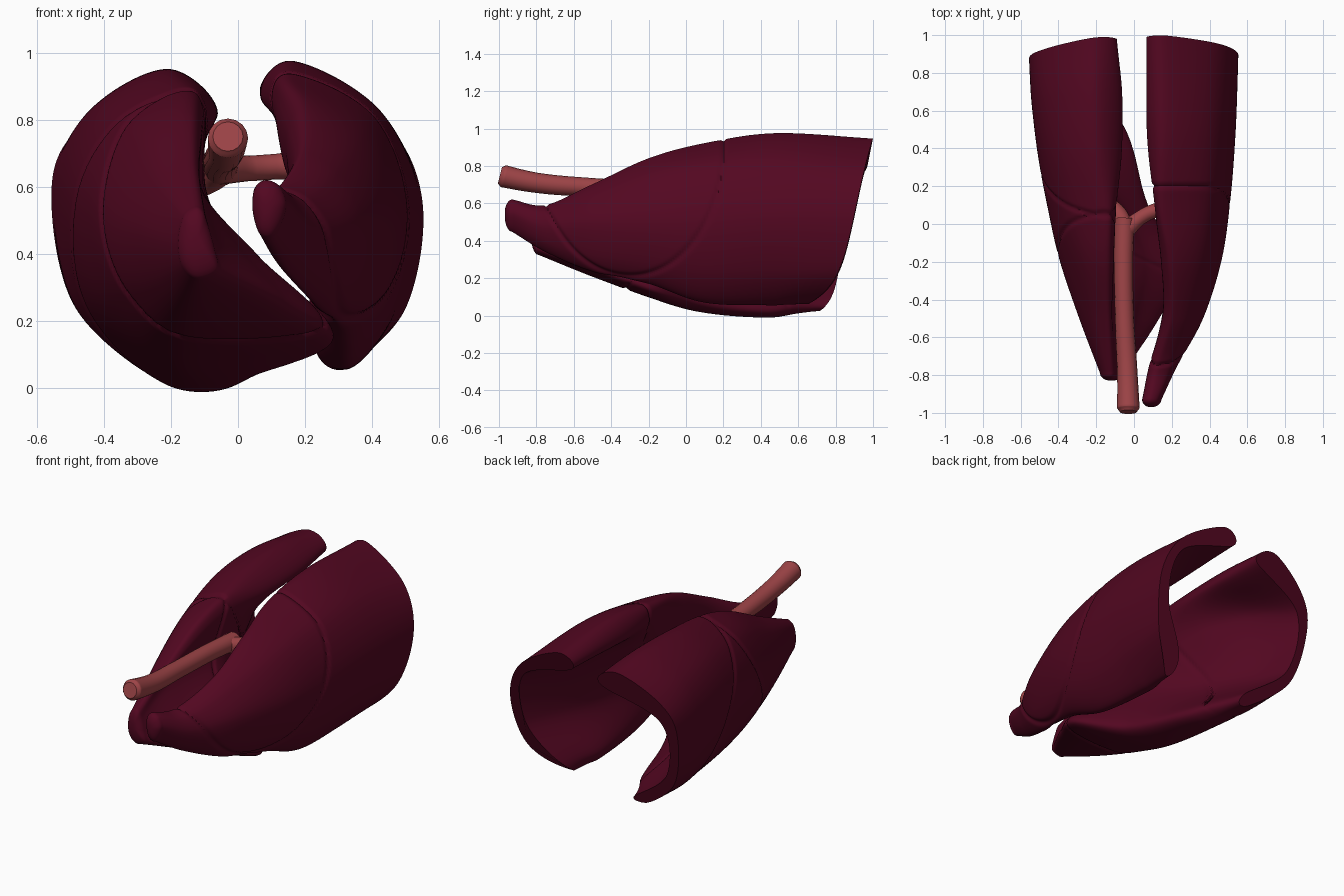
import bpy, bmesh, math
from mathutils import Vector

if "Cube" in bpy.data.objects:
    bpy.data.objects.remove(bpy.data.objects["Cube"])


def material(name, rgb):
    m = bpy.data.materials.new(name)
    m.diffuse_color = (*rgb, 1)
    m.use_nodes = True
    m.node_tree.nodes["Principled BSDF"].inputs["Base Color"].default_value = m.diffuse_color
    return m


LUNG = material("dark_lung_red", (0.086, 0.0022, 0.0150))
AIRWAY = material("airway_pink", (0.34, 0.058, 0.063))


def spline(a, b, c, d, t):
    return 0.5 * (2 * b + (c - a) * t + (2 * a - 5 * b + 4 * c - d) * t * t
                  + (3 * b - a - 3 * c + d) * t ** 3)


def closed_ring(y, pts, steps=18):
    p = [Vector((x, y, z)) for x, z in pts]
    n = len(p)
    return [spline(p[i - 1], p[i], p[(i + 1) % n], p[(i + 2) % n], k / steps)
            for i in range(n) for k in range(steps)]


def smoothstep(a, b, v):
    t = min(1, max(0, (v - a) / (b - a)))
    return t * t * (3 - 2 * t)


def finish(obj, mat, angle=50):
    obj.data.materials.append(mat)
    bpy.ops.object.select_all(action='DESELECT')
    obj.select_set(True)
    bpy.context.view_layer.objects.active = obj
    bpy.ops.object.shade_smooth_by_angle(angle=math.radians(angle))


def lung(name, stations, fissures, side_drop, low_drop, steps=24):
    keys = [closed_ring(y, pts) for y, pts in stations]
    first = [2 * a - b for a, b in zip(keys[0], keys[1])]
    last = [2 * a - b for a, b in zip(keys[-1], keys[-2])]
    keys = [first] + keys + [last]
    # rounded apex
    base = keys[1]
    mid = sum(base, Vector()) / len(base)
    rings = []
    for k in range(1, 7):
        a = k / 7 * math.pi / 2
        rings.append([mid + (v - mid) * math.sin(a) + Vector((0, -0.04 * math.cos(a), 0))
                      for v in base])
    # body, section by section
    for i in range(1, len(keys) - 2):
        for k in range(steps):
            rings.append([spline(a, b, c, d, k / steps)
                          for a, b, c, d in zip(*keys[i - 1:i + 3])])
    rings.append(keys[-2])
    bm = bmesh.new()
    rows = []
    for ring in rings:
        row = []
        for v in ring:
            w = smoothstep(0.35, 1.0, v.y)     # slanted lower rim
            drop = (0.2 * (0.95 - v.z) + low_drop * math.exp(-max(v.z, 0) / 0.1)
                    + side_drop * max(0, abs(v.x) - 0.15))
            row.append(bm.verts.new((v.x, v.y - w * drop, v.z)))
        rows.append(row)
    n = len(rows[0])
    for r, s in zip(rows, rows[1:]):
        for j in range(n):
            bm.faces.new((r[j], r[(j + 1) % n], s[(j + 1) % n], s[j]))
    bm.faces.new(rows[0])
    bm.faces.new(rows[-1])
    bmesh.ops.recalc_face_normals(bm, faces=bm.faces)
    bm.normal_update()
    # grooves between the lobes
    moves = []
    for v in bm.verts:
        g = max(math.exp(-(f(v.co) / 0.010) ** 2) for f in fissures)
        moves.append((v, v.normal * (0.011 * g * smoothstep(0.0, 0.12, v.co.z))))
    for v, d in moves:
        v.co -= d
    me = bpy.data.meshes.new(name)
    bm.to_mesh(me)
    bm.free()
    obj = bpy.data.objects.new(name, me)
    bpy.context.collection.objects.link(obj)
    finish(obj, LUNG)


# Cross-sections (x, z) along y: top, outer side, bottom, inner side
three_lobes = [
    (-0.79, [(-.105, .53), (-.13, .54), (-.165, .51), (-.18, .43), (-.165, .36),
             (-.12, .325), (-.06, .35), (-.07, .42), (-.09, .49)]),
    (-0.50, [(-.12, .66), (-.16, .67), (-.24, .61), (-.29, .46), (-.25, .30),
             (-.13, .21), (.13, .25), (.01, .41), (-.10, .57)]),
    (-0.20, [(-.11, .78), (-.17, .82), (-.30, .73), (-.39, .50), (-.34, .27),
             (-.15, .11), (.28, .14), (.06, .39), (-.10, .58)]),
    (0.06, [(-.10, .84), (-.18, .89), (-.36, .78), (-.45, .55), (-.40, .26),
            (-.18, .04), (.09, .07), (-.05, .36), (-.10, .60)]),
    (0.38, [(-.065, .82), (-.20, .94), (-.42, .82), (-.51, .57), (-.45, .25),
            (-.20, .01), (.00, .04), (-.24, .33), (-.17, .64)]),
    (0.70, [(-.065, .81), (-.21, .95), (-.45, .82), (-.54, .58), (-.48, .24),
            (-.22, .015), (-.08, .05), (-.37, .32), (-.33, .68)]),
    (1.00, [(-.10, .82), (-.22, .92), (-.46, .79), (-.555, .60), (-.49, .25),
            (-.25, .04), (-.18, .07), (-.45, .30), (-.46, .65)]),
]
two_lobes = [
    (-0.93, [(.06, .61), (.09, .62), (.125, .60), (.145, .55), (.13, .49),
             (.10, .45), (.065, .46), (.045, .52), (.045, .58)]),
    (-0.75, [(.10, .58), (.14, .59), (.20, .555), (.23, .48), (.21, .39),
             (.16, .34), (.12, .37), (.09, .45), (.08, .53)]),
    (-0.50, [(.17, .68), (.21, .70), (.30, .64), (.365, .50), (.33, .32),
             (.25, .235), (.19, .32), (.15, .45), (.15, .60)]),
    (-0.20, [(.15, .78), (.21, .84), (.37, .74), (.46, .52), (.42, .29),
             (.32, .17), (.215, .27), (.20, .45), (.15, .64)]),
    (0.10, [(.11, .86), (.17, .92), (.40, .80), (.505, .53), (.46, .24),
            (.33, .07), (.22, .19), (.24, .45), (.14, .68)]),
    (0.48, [(.07, .86), (.16, .975), (.42, .83), (.535, .55), (.48, .24),
            (.33, .06), (.23, .13), (.32, .40), (.22, .72)]),
    (1.00, [(.08, .86), (.16, .945), (.44, .79), (.55, .55), (.50, .24),
            (.33, .07), (.29, .12), (.47, .40), (.43, .72)]),
]


def oblique_curved(p):
    return (math.hypot((p.y + 0.3) / 0.5, (p.z - 0.9) / 0.69) - 1) * 0.55


def oblique_straight(p):
    return (p.y - 0.05 - 0.6 * (0.88 - p.z)) * 0.85


def horizontal(p):
    return (p.y - 0.05 + 0.5 * (0.88 - p.z)) * 0.9


lung("three_lobed_lung", three_lobes, [oblique_straight, horizontal], 0.12, 0.12)
lung("two_lobed_lung", two_lobes, [oblique_curved], 0.04, 0.30)


def tube(name, points):
    cu = bpy.data.curves.new(name, 'CURVE')
    cu.dimensions = '3D'
    cu.bevel_depth = 1
    cu.bevel_resolution = 6
    cu.use_fill_caps = True
    s = cu.splines.new('BEZIER')
    s.bezier_points.add(len(points) - 1)
    for b, (x, y, z, r) in zip(s.bezier_points, points):
        b.co = (x, y, z)
        b.radius = r
        b.handle_left_type = b.handle_right_type = 'AUTO'
    obj = bpy.data.objects.new(name, cu)
    bpy.context.collection.objects.link(obj)
    bpy.ops.object.select_all(action='DESELECT')
    obj.select_set(True)
    bpy.context.view_layer.objects.active = obj
    bpy.ops.object.convert(target='MESH')
    finish(bpy.context.view_layer.objects.active, AIRWAY)


# Windpipe and its two branches
tube("windpipe", [(-.03, -.995, .75, .045), (-.03, -.975, .745, .06), (-.035, -.8, .71, .054),
                  (-.05, -.5, .685, .050), (-.055, -.2, .67, .050), (-.05, .03, .655, .052)])
tube("long_branch", [(-.05, -.04, .655, .048), (.03, .03, .655, .038),
                     (.11, .07, .66, .038), (.20, .09, .665, .045)])
tube("short_branch", [(-.05, -.02, .655, .048), (-.08, .05, .63, .045), (-.15, .11, .60, .045)])
